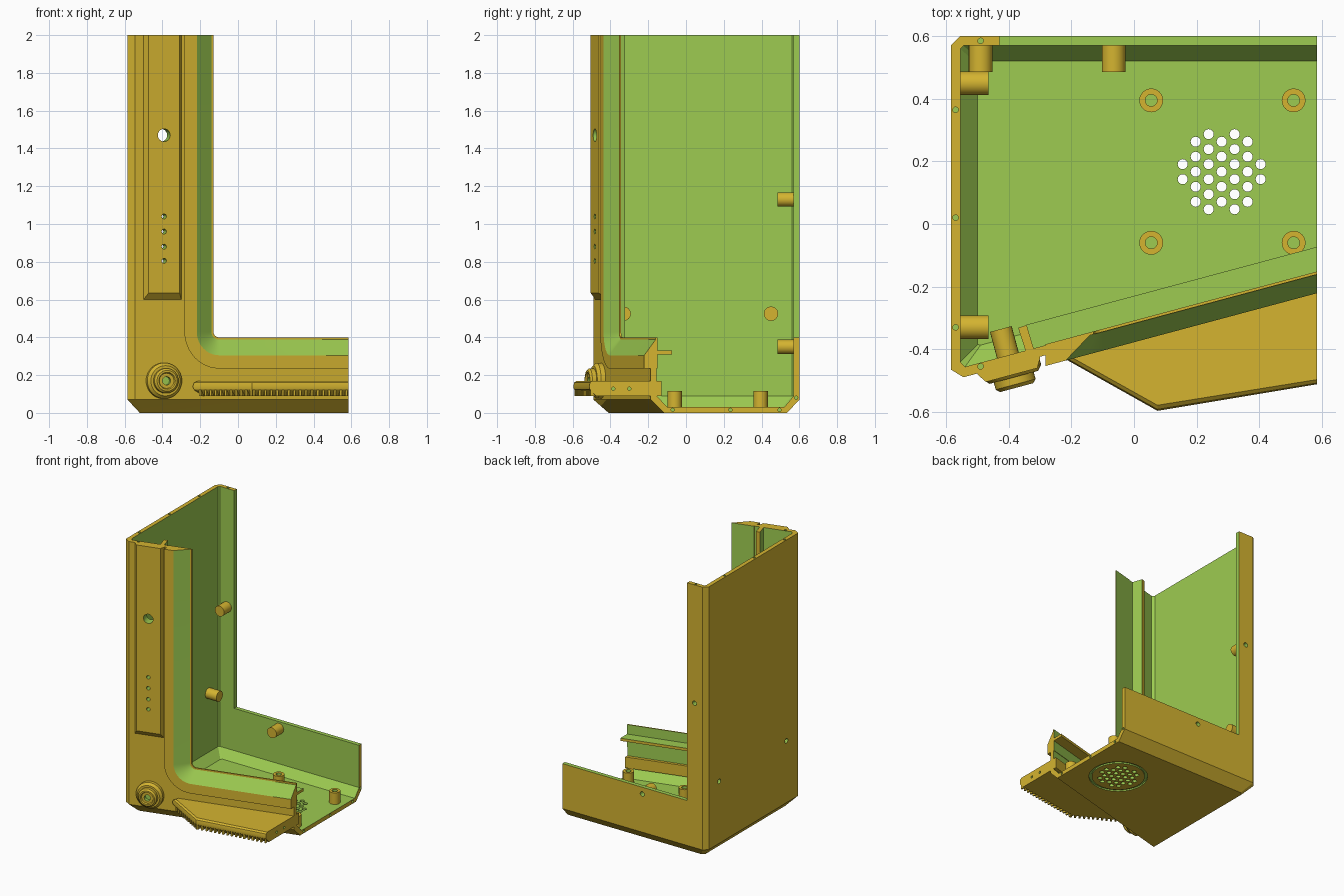
import bpy, bmesh, math
from mathutils import Vector as V

if "Cube" in bpy.data.objects:
    bpy.data.objects.remove(bpy.data.objects["Cube"])

def material(name, rgb):
    m = bpy.data.materials.new(name)
    m.diffuse_color = (*rgb, 1)
    m.use_nodes = True
    m.node_tree.nodes["Principled BSDF"].inputs["Base Color"].default_value = m.diffuse_color
    return m

MATS = [material("ochre", (0.66, 0.456, 0.03)), material("green", (0.337, 0.597, 0.082))]
OCHRE, GREEN = 0, 1
TILT = math.radians(15)
NORMAL = V((math.sin(TILT), -math.cos(TILT), 0))
END = 0.585

def front_y(x):
    return -0.42 + math.tan(TILT) * (x + 0.285)

def on_front(x, z, d):
    """Point at depth d in front of the slanted front panel."""
    return V((x, front_y(x) - d / math.cos(TILT), z))

def finish(bm, name):
    bmesh.ops.recalc_face_normals(bm, faces=bm.faces)
    me = bpy.data.meshes.new(name)
    bm.to_mesh(me)
    bm.free()
    ob = bpy.data.objects.new(name, me)
    bpy.context.collection.objects.link(ob)
    for m in MATS:
        me.materials.append(m)
    return ob

def loft(name, rings, mat=OCHRE, side_mats=None):
    """Skin a list of equal rings and cap both ends."""
    bm = bmesh.new()
    vs = [[bm.verts.new(p) for p in r] for r in rings]
    n = len(rings[0])
    for a, b in zip(vs, vs[1:]):
        for j in range(n):
            k = (j + 1) % n
            f = bm.faces.new((a[j], a[k], b[k], b[j]))
            f.material_index = side_mats[j] if side_mats else mat
    for r in (vs[0], vs[-1]):
        bm.faces.new(r).material_index = mat
    return finish(bm, name)

def rods(name, items, mat=OCHRE, seg=24):
    """Cylinders given as (start, end, radius)."""
    bm = bmesh.new()
    for p, q, r in items:
        p, q = V(p), V(q)
        m = (q - p).to_track_quat('Z', 'Y').to_matrix().to_4x4()
        m.translation = (p + q) / 2
        bmesh.ops.create_cone(bm, cap_ends=True, segments=seg, radius1=r, radius2=r,
                              depth=(q - p).length, matrix=m)
    for f in bm.faces:
        f.material_index = mat
    return finish(bm, name)

def cut(targets, cutter):
    """Subtract the cutter; cut faces keep the cutter's colour."""
    cutter.hide_render = True
    for ob in targets:
        mod = ob.modifiers.new("cut", 'BOOLEAN')
        mod.operation, mod.solver, mod.object = 'DIFFERENCE', 'EXACT', cutter
        deps = bpy.context.evaluated_depsgraph_get()
        me = bpy.data.meshes.new_from_object(ob.evaluated_get(deps))
        ob.modifiers.clear()
        ob.data = me
    bpy.data.objects.remove(cutter)

def plan(pts, z):
    return [V((x, y, z)) for x, y in pts]

# Case shell with chamfered base
top = [(END, 0.6), (-0.555, 0.6), (-0.585, 0.57), (-0.585, -0.465),
       (-0.545, front_y(-0.545)), (END, front_y(END))]
base = [(END, 0.535), (-0.5, 0.535), (-0.52, 0.515), (-0.52, -0.41),
        (-0.5, front_y(-0.5) + 0.072), (END, front_y(END) + 0.072)]
shell = loft("case_shell", [plan(base, 0), plan(top, 0.07), plan(top, 2)])

# Hollow inside
FAR = 0.7
inner = [(FAR, 0.57), (-0.545, 0.57), (-0.555, 0.56), (-0.555, -0.44),
         (-0.54, front_y(-0.54) + 0.032), (FAR, front_y(FAR) + 0.032)]
floor = [(FAR, 0.52), (-0.49, 0.52), (-0.5, 0.51), (-0.5, -0.385),
         (-0.49, front_y(-0.49) + 0.088), (FAR, front_y(FAR) + 0.088)]
cut([shell], loft("cavity", [plan(floor, 0.03), plan(inner, 0.09), plan(inner, 2.1)], GREEN))

# Back opening
back = [(-0.43, 0.5), (FAR, 0.5), (FAR, 0.7), (-0.43, 0.7)]
cut([shell], loft("back_opening", [plan(back, 0.4), plan(back, 2.1)], GREEN))

# Front opening with a rounded corner
def edge_path(s, z_top, x_end):
    pts = [(-0.13 - 0.93 * s, z_top)]
    for i in range(13):
        a = math.pi * (1 + i / 24)
        pts.append((-0.10 + (0.03 + 0.93 * s) * math.cos(a), 0.43 + (0.03 + s) * math.sin(a)))
    return pts + [(x_end, 0.4 - s)]

hole = edge_path(0.1, 2.1, FAR) + [(FAR, 2.1)]
cut([shell], loft("front_opening", [[on_front(x, z, d) for x, z in hole] for d in (0.3, -0.25)], GREEN))

# Raised rim around the front opening
section = [(0, -0.034), (0, -0.025), (0.012, -0.025), (0.095, 0.033), (0.165, 0.033), (0.165, -0.034)]
paths = [edge_path(s, 2, END) for s, d in section]
rim = [[on_front(*p[i], d) for p, (s, d) in zip(paths, section)] for i in range(len(paths[0]))]
loft("opening_rim", rim, OCHRE, [OCHRE, OCHRE, GREEN, OCHRE, OCHRE, GREEN])

# Inner ledge and upright rib behind the rim
ledge = [(-0.03, 0.31), (-0.03, 0.33), (-0.11, 0.33), (-0.11, 0.31)]
loft("inner_ledge", [[on_front(x, z, d) for d, z in ledge] for x in (-0.345, END)],
     OCHRE, [OCHRE, GREEN, OCHRE, OCHRE])
rib = [(-0.345, -0.41), (-0.32, -0.40), (-0.343, -0.323), (-0.37, -0.332)]
loft("inner_rib", [plan(rib, 0.31), plan(rib, 2)], OCHRE, [GREEN, GREEN, OCHRE, GREEN])

# Raised strip on the upright
def strip_ring(l, r, z, d):
    return [on_front(l, z, d), on_front(r, z, d), on_front(r, 2, d), on_front(l, 2, d)]
strip = loft("raised_strip", [strip_ring(-0.5, -0.3, 0.6, -0.005), strip_ring(-0.5, -0.3, 0.6, 0.003),
                              strip_ring(-0.473, -0.309, 0.635, 0.033)])
holes = []
for z, r in ((0.805, 0.013), (0.88, 0.013), (0.96, 0.013), (1.04, 0.013), (1.47, 0.034)):
    c = on_front(-0.4, z, 0)
    holes.append((c - NORMAL * 0.06, c + NORMAL * 0.08, r))
cut([shell, strip], rods("strip_holes", holes, GREEN))

# Round dial and the post behind it
axis = on_front(-0.395, 0.17, 0)
side = V((math.cos(TILT), math.sin(TILT), 0))
dial = [(0.095, -0.01), (0.095, 0.025), (0.08, 0.042), (0.066, 0.042), (0.066, 0.065),
        (0.055, 0.076), (0.045, 0.076), (0.04, 0.066), (0.022, 0.066), (0.022, 0.04)]
rings = []
for r, d in dial:
    turn = [math.tau * i / 40 for i in range(40)]
    rings.append([axis + NORMAL * d + side * (r * math.cos(t)) + V((0, 0, r * math.sin(t))) for t in turn])
dial_ob = loft("dial", rings)
for p in dial_ob.data.polygons:
    if all((dial_ob.data.vertices[i].co - axis).cross(NORMAL).length < 0.03 for i in p.vertices):
        p.material_index = GREEN
rods("dial_post", [(axis - NORMAL * 0.02, axis - NORMAL * 0.118, 0.036)])

# Mounting pegs on the walls, with screw holes from outside
pegs, screws = [], []
for x, z in ((-0.49, 1.13), (-0.065, 0.35)):
    pegs.append(((x, 0.575, z), (x, 0.485, z), 0.038))
    screws.append(((x, 0.7, z), (x, 0.54, z), 0.017))
for y in (0.45, -0.33):
    pegs.append(((-0.56, y, 0.525), (-0.465, y, 0.525), 0.038))
    screws.append(((-0.7, y, 0.525), (-0.53, y, 0.525), 0.017))
peg_ob = rods("wall_pegs", pegs)
cut([shell, peg_ob], rods("screw_holes", screws, GREEN))

# Floor bosses
spots = [(x, y) for x in (0.055, 0.51) for y in (0.395, -0.06)]
bosses = rods("floor_bosses", [((x, y, 0.025), (x, y, 0.115), 0.038) for x, y in spots])
cut([bosses], rods("boss_holes", [((x, y, 0.035), (x, y, 0.2), 0.019) for x, y in spots], GREEN))

# Round speaker vent in the floor
vent = []
for i in range(-3, 4):
    for j in range(-4, 5):
        dx, dy = 0.0415 * i, 0.048 * (j + (0.5 if i % 2 else 0))
        if math.hypot(dx, dy) < 0.135:
            vent.append(((0.28 + dx, 0.167 + dy, -0.1), (0.28 + dx, 0.167 + dy, 0.2), 0.016))
cut([shell], rods("vent_holes", vent, GREEN, 16))
groove = rods("vent_groove", [((0.28, 0.167, -0.05), (0.28, 0.167, 0.01), 0.2)], GREEN, 48)
cut([groove], rods("groove_core", [((0.28, 0.167, -0.1), (0.28, 0.167, 0.1), 0.18)], GREEN, 48))
cut([shell], groove)

# Hand grip shelf with chamfered edge
def grip_ring(z, t):
    return plan([(-0.24 + 2 * t, -0.42), (0.075, -0.597 + 1.2 * t), (END, -0.512 + t),
                 (END, -0.13), (-0.2, -0.35)], z)
grip = loft("grip_shelf", [grip_ring(0.09, 0.035), grip_ring(0.125, 0.003), grip_ring(0.14, 0),
                           grip_ring(0.16, 0.004), grip_ring(0.17, 0.015)])

# Small teeth under the grip edge
bm = bmesh.new()
for a, b, n in (((-0.2, -0.436), (0.07, -0.588), 11), ((0.085, -0.588), (0.575, -0.507), 17)):
    a, b = V((*a, 0.108)), V((*b, 0.108))
    u = (b - a).normalized()
    w = V((-u.y, u.x, 0))
    for i in range(n):
        c = a.lerp(b, i / (n - 1)) + w * 0.017
        vs = bmesh.ops.create_cube(bm, size=1)["verts"]
        for v in vs:
            v.co = c + u * v.co.x * 0.012 + w * v.co.y * 0.034 + V((0, 0, v.co.z * 0.036))
finish(bm, "grip_teeth")

# Alignment pin holes on the joining faces
pins = [((x, y, 1.95), (x, y, 2.1), 0.009) for x, y in
        ((-0.57, 0.365), (-0.57, 0.02), (-0.57, -0.33), (-0.49, 0.585), (-0.49, -0.455))]
pins += [((0.54, y, z), (FAR, y, z), 0.009) for y, z in
         ((-0.07, 0.016), (0.235, 0.016), (0.495, 0.016), (0.583, 0.08))]
cut([shell], rods("pin_holes", pins, GREEN, 12))
cut([grip], rods("grip_pin_holes", [((0.54, y, 0.128), (FAR, y, 0.128), 0.009)
                                    for y in (-0.385, -0.3, -0.17)], GREEN, 12))

# Smooth the round parts, keep the edges sharp
for ob in bpy.context.scene.objects:
    ob.select_set(True)
bpy.context.view_layer.objects.active = shell
bpy.ops.object.shade_smooth_by_angle(angle=math.radians(25))
